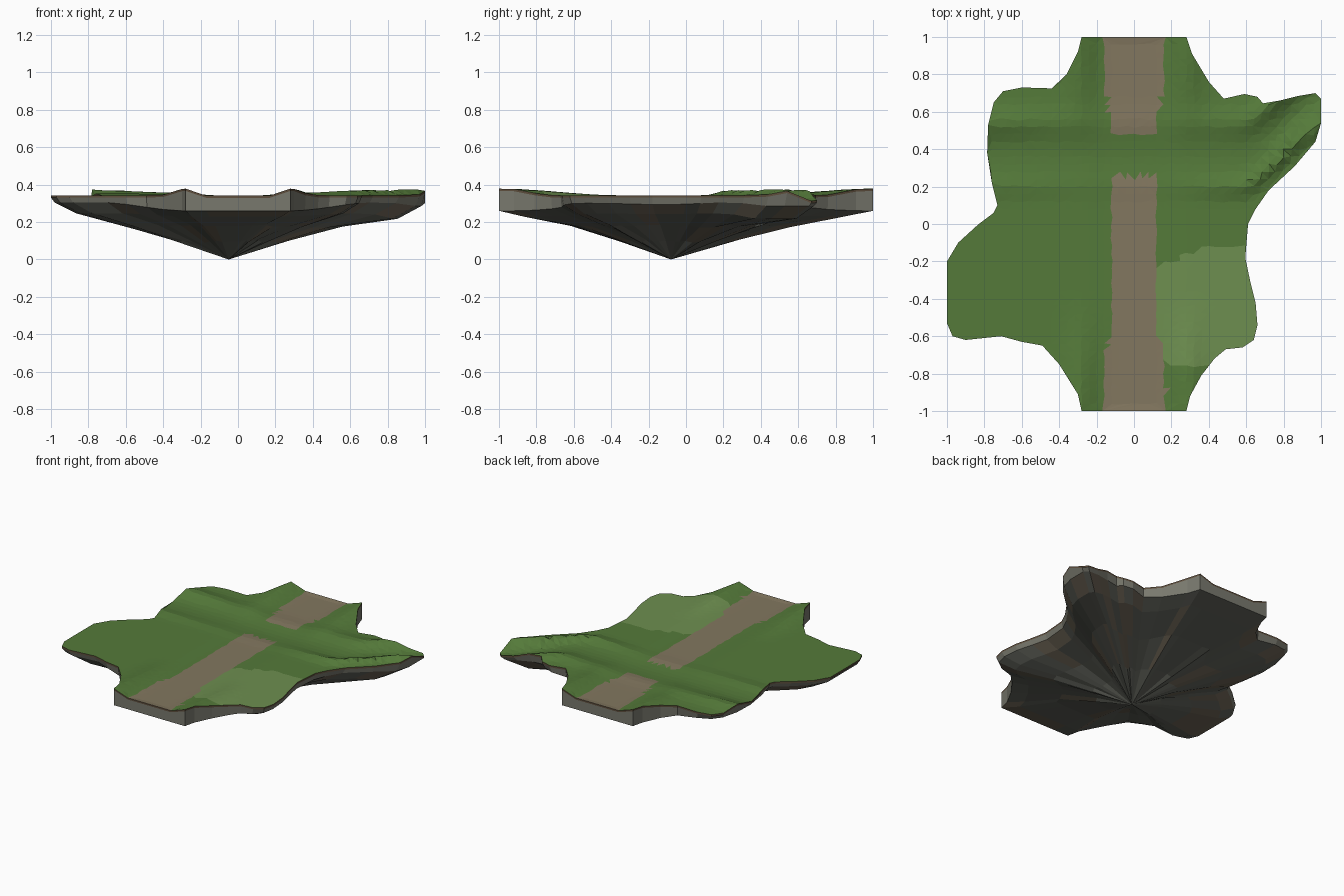
import bpy, bmesh, math, random
from mathutils import Vector
from mathutils.geometry import delaunay_2d_cdt

if "Cube" in bpy.data.objects:
    bpy.data.objects.remove(bpy.data.objects["Cube"])

random.seed(4)
APEX = Vector((-0.05, -0.08, 0))

# Island outline seen from above, counter-clockwise
OUTLINE = [
    (.17, -1), (.28, -1), (.30, -.92), (.36, -.81), (.43, -.72), (.49, -.67), (.58, -.66),
    (.64, -.62), (.66, -.54), (.65, -.42), (.62, -.3), (.595, -.18), (.61, 0),
    (.65, .08), (.72, .18), (.86, .31), (.97, .44), (1, .54), (1, .67), (.97, .70),
    (.88, .685), (.78, .66), (.69, .645), (.66, .68), (.59, .695), (.48, .67),
    (.40, .76), (.31, .91), (.28, 1), (.17, 1), (-.17, 1), (-.28, 1), (-.30, .92),
    (-.36, .8), (-.44, .725), (-.60, .73), (-.70, .71), (-.75, .65), (-.78, .53),
    (-.785, .38), (-.76, .22), (-.73, .1), (-.75, .06), (-.83, 0), (-.94, -.1),
    (-1, -.2), (-1, -.53), (-.97, -.6), (-.9, -.62), (-.71, -.6), (-.6, -.63),
    (-.49, -.65), (-.40, -.75), (-.30, -.91), (-.28, -1), (-.17, -1)]


def smooth(a, b, v):
    t = min(1, max(0, (v - a) / (b - a)))
    return t * t * (3 - 2 * t)


def bump(v, width):
    return math.exp(-(v / width) ** 2)


def height(x, y):
    """Ground height: path hollow, shoulders beside it, stream bed with banks."""
    ax, ay = abs(x), abs(y)
    z = 0.337 + 0.006 * smooth(.1, .3, ax)
    z += 0.036 * bump(ax - .29, .075) * smooth(.35, 1, ay)
    d = y - (0.36 + 0.32 * smooth(.55, 1.02, x))
    grow = smooth(.1, .85, ax)
    z += (0.006 + 0.026 * grow) * bump(d - .18, .07)
    south = 0.03 if x > 0 else 0.008
    z += (0.004 + south * grow) * bump(d + .16, .05)
    z -= (0.008 + 0.022 * smooth(.6, 1, x)) * bump(d, .1)
    return z


def material(name, rgb):
    m = bpy.data.materials.new(name)
    m.diffuse_color = (*rgb, 1)
    m.use_nodes = True
    m.node_tree.nodes["Principled BSDF"].inputs["Base Color"].default_value = m.diffuse_color
    return m


def make_object(name, bm, mats):
    mesh = bpy.data.meshes.new(name)
    bm.to_mesh(mesh)
    bm.free()
    for m in mats:
        mesh.materials.append(m)
    ob = bpy.data.objects.new(name, mesh)
    bpy.context.collection.objects.link(ob)
    return ob


grass = material("grass", (.09, .195, .042))
light_grass = material("light_grass", (.155, .275, .08))
dirt = material("path_dirt", (.225, .185, .115))
soil = material("soil", (.11, .075, .045))
rock = material("rock", (.19, .19, .155))
dark_rock = material("dark_rock", (.12, .125, .105))
brown_rock = material("brown_rock", (.15, .125, .09))


def ground_material(x, y):
    width = 0.115 + 0.055 * smooth(.4, .9, abs(y))
    if abs(x) < width and (y < .26 or y > .49):
        return 2
    if x > 0 and -.77 + .25 * abs(x - .3) < y < -.23 + .1 * smooth(.1, .4, x):
        return 1
    return 0


# Ground: grid points triangulated inside the outline, then lifted
step = 0.04
points = [Vector(p) for p in OUTLINE]
for i in range(-24, 25):
    for j in range(-24, 25):
        points.append(Vector((i * step + random.uniform(-.006, .006),
                              j * step + random.uniform(-.006, .006))))
cdt = delaunay_2d_cdt(points, [], [list(range(len(OUTLINE)))], 1, 1e-5)
bm = bmesh.new()
verts = [bm.verts.new((p.x, p.y, height(p.x, p.y))) for p in cdt[0]]
for tri in cdt[2]:
    f = bm.faces.new([verts[k] for k in tri])
    f.normal_update()
    if f.normal.z < 0:
        f.normal_flip()
    c = f.calc_center_median()
    f.material_index = ground_material(c.x, c.y)
bmesh.ops.delete(bm, geom=[v for v in bm.verts if not v.link_faces], context='VERTS')
make_object("grass_ground", bm, [grass, light_grass, dirt])

# Rock underside: soil lip, short wall, then rings shrinking to the apex
bm = bmesh.new()
rings = [[] for _ in range(6)]
for x, y in OUTLINE:
    top = height(x, y)
    lobe = smooth(.28, .75, abs(x))
    levels = [(1, top), (1, top - .012),
              (1 - .02 * lobe, .26 + .045 * lobe - .02 * smooth(.8, 1, x)),
              (.86, .23 + .017 * lobe - .03 * smooth(.8, 1, x)),
              (.58, .178), (.29, .097)]
    for k, (s, z) in enumerate(levels):
        p = APEX.lerp(Vector((x, y, 0)), s)
        p.z = z + (random.uniform(-.008, .008) if k > 3 else 0)
        rings[k].append(bm.verts.new(p))
n = len(OUTLINE)
tip = bm.verts.new(APEX)
for k in range(5):
    for i in range(n):
        j = (i + 1) % n
        f = bm.faces.new((rings[k][j], rings[k][i], rings[k + 1][i], rings[k + 1][j]))
        f.material_index = 0 if k == 0 else 1 if k == 1 else random.choice((2, 2, 2, 3))
for i in range(n):
    f = bm.faces.new((rings[5][(i + 1) % n], rings[5][i], tip))
    f.material_index = 2
bmesh.ops.recalc_face_normals(bm, faces=bm.faces)
# the shell is open at the top, so make sure it points outward
bm.normal_update()
if sum(f.normal.z * f.calc_area() for f in bm.faces) > 0:
    bmesh.ops.reverse_faces(bm, faces=bm.faces)
make_object("rock_underside", bm, [soil, rock, dark_rock, brown_rock])
